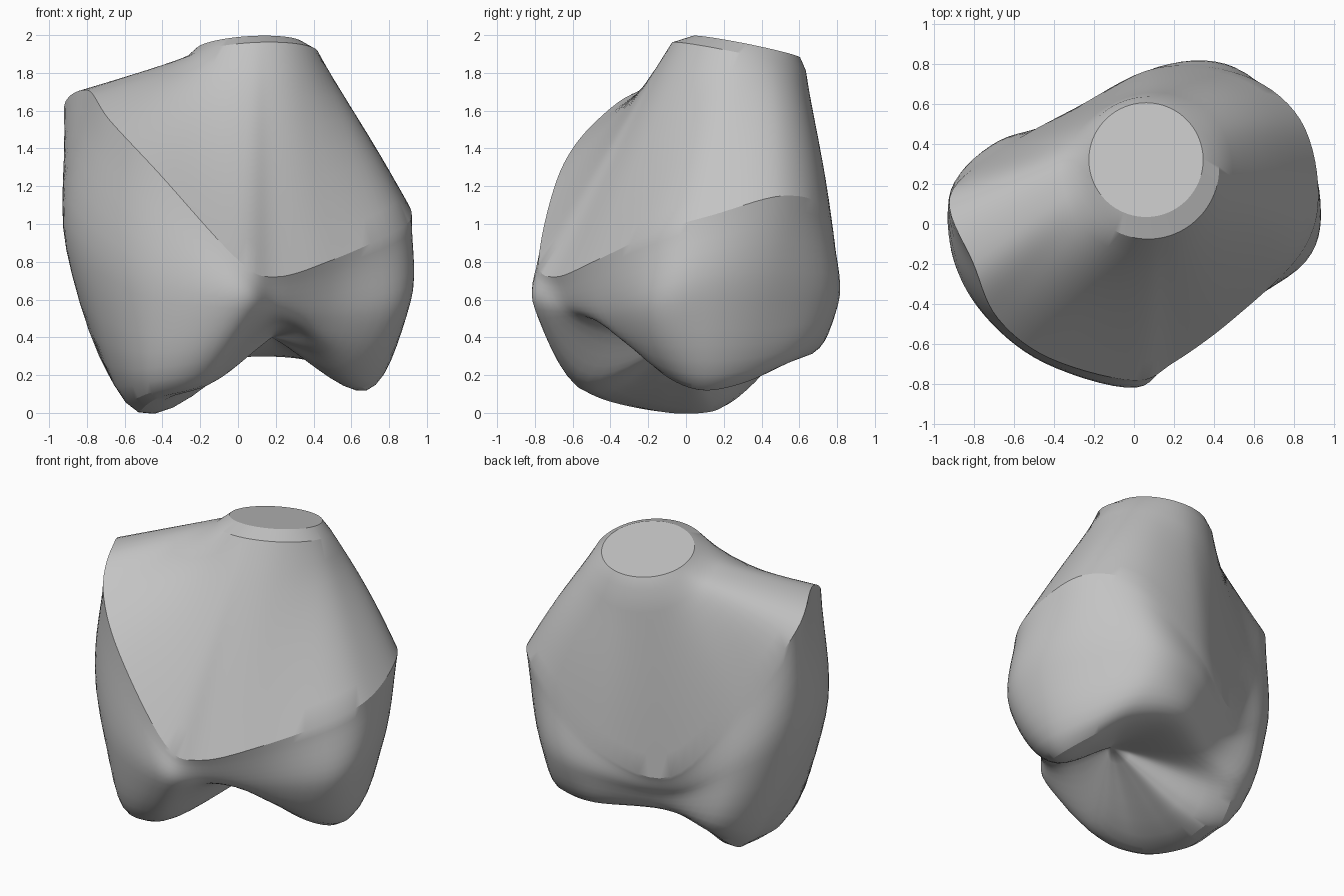
import bpy, bmesh, math
from mathutils import Vector

cube = bpy.data.objects.get("Cube")
if cube:
    bpy.data.objects.remove(cube)

# One plain grey material
grey = bpy.data.materials.new("bone_grey")
grey.use_nodes = True
color = (0.55, 0.55, 0.55, 1.0)
grey.diffuse_color = color
grey.node_tree.nodes["Principled BSDF"].inputs["Base Color"].default_value = color

# Stations around the bone: rim of the cone, side of the condyle, foot of the condyle
stations = [
    ((.92, .15, 1.05), (.91, .1, .6), (.68, .09, .12)),
    ((.83, -.15, .96), (.84, -.19, .54), (.59, -.1, .19)),
    ((.5, -.47, .81), (.46, -.42, .5), (.41, -.27, .35)),
    ((.2, -.69, .72), (.2, -.59, .53), (.19, -.32, .46)),
    ((0, -.78, .81), (0, -.8, .55), (-.14, -.52, .17)),
    ((-.42, -.67, 1.27), (-.45, -.68, .6), (-.42, -.46, .08)),
    ((-.68, -.47, 1.55), (-.75, -.42, .75), (-.52, -.16, .01)),
    ((-.8, -.2, 1.71), (-.9, -.12, .88), (-.52, .08, .01)),
    ((-.92, .13, 1.58), (-.87, .2, .8), (-.52, .23, .05)),
    ((-.68, .36, 1.1), (-.66, .42, .66), (-.44, .4, .2)),
    ((-.29, .58, .59), (-.27, .52, .45), (-.13, .43, .28)),
    ((.12, .78, .75), (.13, .77, .54), (.22, .62, .3)),
    ((.55, .74, 1.07), (.49, .77, .6), (.48, .53, .26)),
    ((.83, .52, 1.15), (.78, .45, .6), (.63, .31, .16)),
]
notch_centre = Vector((.18, 0, .4))
steps = 7


def spline(a, b, c, d, t):
    """Smooth curve from b to c, steered by a and d."""
    return b + (c - a) * (t / 2) + (a * 2 - b * 5 + c * 4 - d) * (t * t / 2) \
        + (b * 3 - a - c * 3 + d) * (t ** 3 / 2)


def closed_curve(points):
    """Resample a closed loop of control points."""
    n = len(points)
    return [spline(points[i - 1], points[i], points[(i + 1) % n],
                   points[(i + 2) % n], s / steps)
            for i in range(n) for s in range(steps)]


def shaft_ring(rim, centre, radius, height, tilt_x, tilt_y):
    """Tilted circle whose points face the matching rim points."""
    ring = []
    for p in rim:
        angle = math.atan2(p.y, p.x)
        x = centre[0] + radius * math.cos(angle)
        y = centre[1] + radius * math.sin(angle)
        ring.append(Vector((x, y, height + tilt_x * x + tilt_y * y)))
    return ring


def cone_point(top, bottom, t):
    """Point on the cone wall, which swells slightly toward the low condyle."""
    outward = Vector((bottom.x, bottom.y, 0)).normalized()
    swell = .015 * max(0, outward.x + outward.y)
    return top.lerp(bottom, t) + outward * (swell * math.sin(math.pi * t))


rim, side, foot = [closed_curve([Vector(s[k]) for s in stations]) for k in range(3)]
cut_edge = shaft_ring(rim, (.06, .32), .285, 1.998, .06, -.2)
collar = shaft_ring(rim, (.07, .28), .355, 1.94, .06, -.21)

# Rows from the shaft cut down to the rim
rows = [cut_edge, collar]
cone_rows = 8
for r in range(1, cone_rows + 1):
    rows.append([cone_point(a, b, r / cone_rows) for a, b in zip(collar, rim)])

# Rows from the rim over the condyles into the notch
columns = [(r * 2 - s, r, s, f, notch_centre, notch_centre * 2 - f)
           for r, s, f in zip(rim, side, foot)]
for span in range(3):
    for k in range(1, steps + 1):
        if span == 2 and k == steps:
            break
        rows.append([spline(*c[span:span + 4], k / steps) for c in columns])

# Skin the rows into one closed surface
bm = bmesh.new()
loops = [[bm.verts.new(p) for p in row] for row in rows]
count = len(rim)
for upper, lower in zip(loops, loops[1:]):
    for i in range(count):
        j = (i + 1) % count
        bm.faces.new((upper[i], upper[j], lower[j], lower[i]))
bm.faces.new(loops[0])
pole = bm.verts.new(notch_centre)
for i in range(count):
    bm.faces.new((loops[-1][i], loops[-1][(i + 1) % count], pole))
bmesh.ops.recalc_face_normals(bm, faces=bm.faces)

mesh = bpy.data.meshes.new("bone_end")
bm.to_mesh(mesh)
bm.free()
mesh.materials.append(grey)
bone = bpy.data.objects.new("bone_end", mesh)
bpy.context.collection.objects.link(bone)

# Smooth shading with a crisp shaft cut and rim
bpy.ops.object.select_all(action='DESELECT')
bone.select_set(True)
bpy.context.view_layer.objects.active = bone
bpy.ops.object.shade_smooth_by_angle(angle=math.radians(25))
